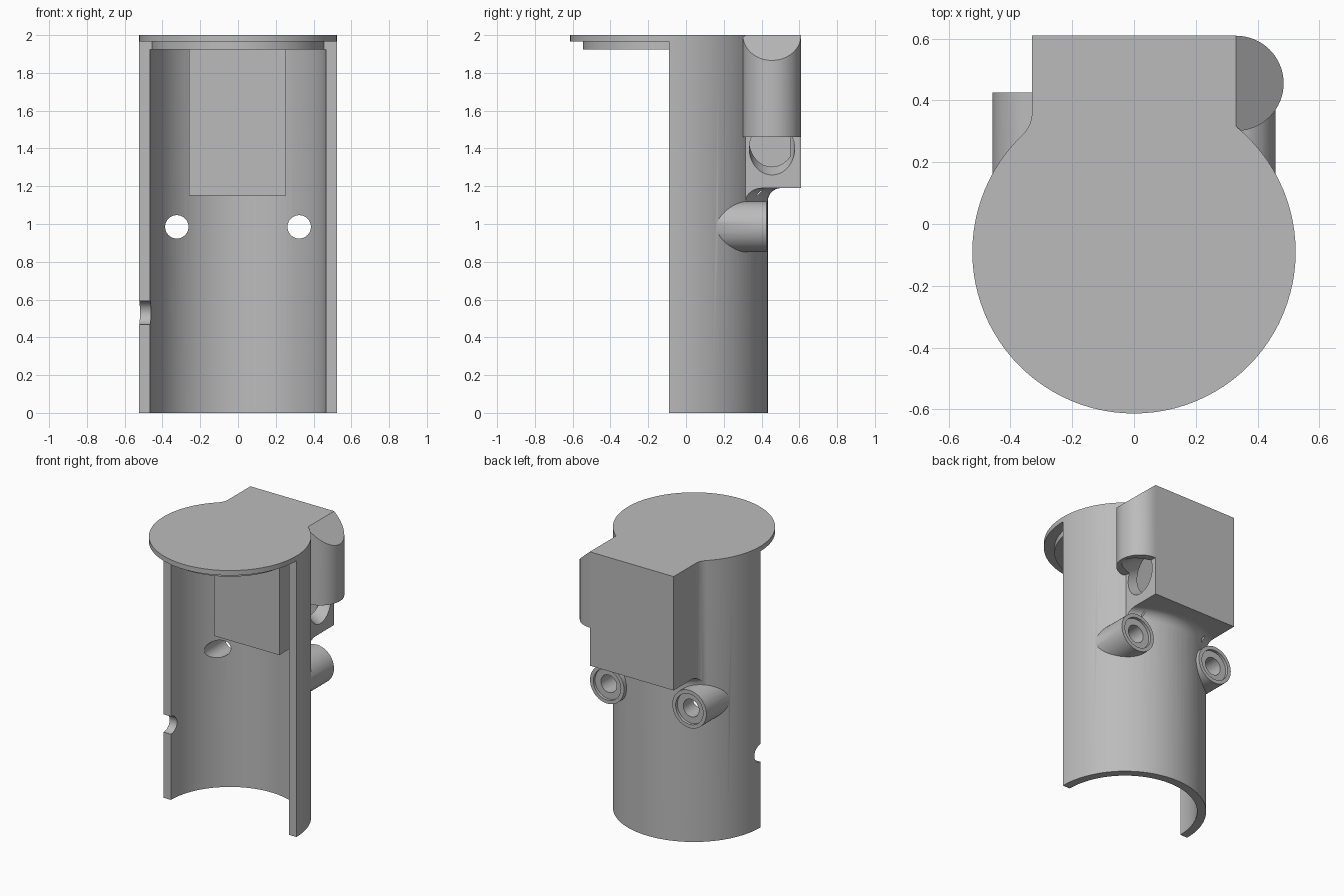
import bpy, bmesh
from math import sin, cos, pi, atan2, radians, sqrt
from mathutils import Matrix, Vector

cube = bpy.data.objects.get("Cube")
if cube:
    bpy.data.objects.remove(cube, do_unlink=True)

CY = -0.09            # y of the tube axis
R_OUT, R_IN = 0.523, 0.465
TOP, LID, CEIL = 2.0, 1.965, 1.925
NOZZLE_X, NOZZLE_Z = 0.324, 0.985


def finish(name, bm):
    bmesh.ops.recalc_face_normals(bm, faces=bm.faces)
    mesh = bpy.data.meshes.new(name)
    bm.to_mesh(mesh)
    bm.free()
    obj = bpy.data.objects.new(name, mesh)
    bpy.context.collection.objects.link(obj)
    return obj


def prism(name, pts, axis, lo, hi):
    """Extrude a 2D outline along an axis."""
    place = {"x": lambda a, b: (lo, a, b),
             "y": lambda a, b: (a, lo, b),
             "z": lambda a, b: (a, b, lo)}[axis]
    bm = bmesh.new()
    face = bm.faces.new([bm.verts.new(place(a, b)) for a, b in pts])
    ext = bmesh.ops.extrude_face_region(bm, geom=[face])
    step = Vector([(hi - lo) * (axis == k) for k in "xyz"])
    verts = [v for v in ext["geom"] if isinstance(v, bmesh.types.BMVert)]
    bmesh.ops.translate(bm, verts=verts, vec=step)
    return finish(name, bm)


def arc(cx, cy, r, start, end, n):
    return [(cx + r * cos(start + (end - start) * i / n),
             cy + r * sin(start + (end - start) * i / n)) for i in range(n + 1)]


def rod(name, axis, centre, r, lo, hi, n=64):
    return prism(name, arc(*centre, r, 0, 2 * pi, n)[:-1], axis, lo, hi)


def lathe(name, profile, n=96):
    """Revolve an (r, z) outline around the tube axis."""
    bm = bmesh.new()
    verts = [bm.verts.new((r, 0, z)) for r, z in profile]
    edges = [bm.edges.new(pair) for pair in zip(verts, verts[1:])]
    bmesh.ops.spin(bm, geom=verts + edges, cent=(0, 0, 0), axis=(0, 0, 1),
                   angle=2 * pi, steps=n, use_duplicate=False)
    bmesh.ops.remove_doubles(bm, verts=bm.verts, dist=1e-5)
    bmesh.ops.translate(bm, verts=bm.verts, vec=(0, CY, 0))
    return finish(name, bm)


def combine(target, tool, operation):
    """Apply an exact boolean, then discard the tool."""
    tool.hide_render = True
    bpy.context.view_layer.objects.active = target
    mod = target.modifiers.new("combine", "BOOLEAN")
    mod.operation, mod.solver, mod.object = operation, "EXACT", tool
    bpy.ops.object.modifier_apply(modifier=mod.name)
    bpy.data.objects.remove(tool, do_unlink=True)


def add(target, tool):
    combine(target, tool, "UNION")


def cut(target, tool):
    combine(target, tool, "DIFFERENCE")


# Tube and lid start as one solid cylinder
body = rod("tube_body", "z", (0, CY), R_OUT, 0, TOP, 96)

# Rear box, blended into the tube at its right side and underneath
HALF, BACK, FIL = 0.33, 0.61, 0.1
fx = -HALF - FIL
fy = CY + sqrt((R_OUT + FIL) ** 2 - fx ** 2)
outline = [(HALF, 0.1), (HALF, BACK), (-HALF, BACK)]
outline += arc(fx, fy, FIL, 0, atan2(CY - fy, -fx), 8) + [(-0.3, 0.1)]
box = prism("rear_box", outline, "z", 1.0, TOP)
under = [(0, 0.9), (1, 0.9), (1, 1.19)]
under += arc(R_OUT + 0.07, 1.12, 0.07, pi / 2, pi, 8) + [(0, 1.12)]
cut(box, lathe("underside_cutter", under))
add(body, box)

# Rounded lobe on the left of the box, with a sloping top
lobe = rod("side_lobe", "z", (HALF, 0.455), 0.154, 1.46, TOP)
cut(lobe, prism("slope_cutter", [(HALF, TOP), (0.6, 1.765), (0.6, 2.2), (HALF, 2.2)],
                "y", 0, 1))
add(body, lobe)

# Two nozzles pointing back
for s in (-1, 1):
    add(body, rod("nozzle", "y", (s * NOZZLE_X, NOZZLE_Z), 0.134, 0.05, 0.425, 48))

# Open the front and hollow the tube
cut(body, prism("front_cutter", [(-1, -1), (1, -1), (1, CY), (-1, CY)], "z", -0.1, LID))
cut(body, rod("bore_cutter", "z", (0, CY), R_IN, -0.1, CEIL, 96))

# Chamber inside the box, with a ramp in its floor
chamber = [(0.1, 1.15), (0.375, 1.15), (0.45, 1.22), (0.55, 1.22), (0.55, CEIL), (0.1, CEIL)]
cut(body, prism("chamber_cutter", chamber, "x", -0.26, 0.255))

# Slanted passage from below the lobe into the chamber
drill = rod("passage_cutter", "x", (0, 0), 0.12, 0, 1.0)
drill.data.transform(Matrix.Translation((-0.08, 0.455, 1.635))
                     @ Matrix.Rotation(radians(30), 4, "Y"))
cut(body, drill)

# Nozzle holes and their shallow seats
for s in (-1, 1):
    centre = (s * NOZZLE_X, NOZZLE_Z)
    cut(body, rod("hole_cutter", "y", centre, 0.062, 0, 0.6, 32))
    cut(body, rod("seat_cutter", "y", centre, 0.108, 0.405, 0.6, 48))

# Half-round notch in the right front edge
cut(body, rod("notch_cutter", "x", (CY, 0.53), 0.063, -0.7, -0.3, 32))

# Step under the lid
add(body, rod("lid_step", "z", (0, CY), 0.455, CEIL, 1.98, 96))

# Single grey material
grey = bpy.data.materials.new("plain_grey")
grey.use_nodes = True
colour = (0.5, 0.5, 0.5, 1)
grey.diffuse_color = colour
grey.node_tree.nodes["Principled BSDF"].inputs["Base Color"].default_value = colour
body.data.materials.clear()
body.data.materials.append(grey)

bpy.ops.object.select_all(action="DESELECT")
body.select_set(True)
bpy.context.view_layer.objects.active = body
bpy.ops.object.shade_smooth_by_angle(angle=radians(30))
